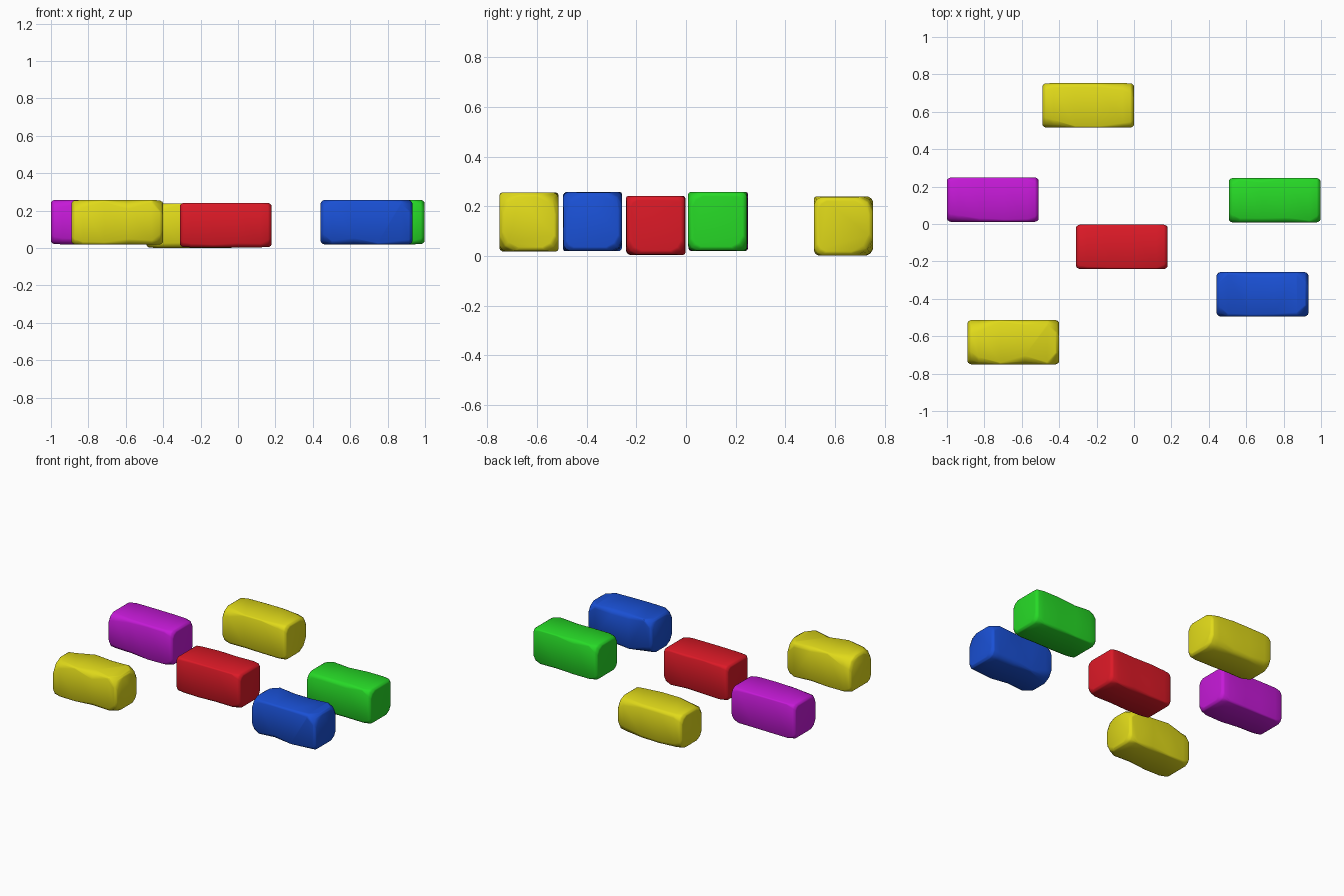
import bpy, bmesh, random

if "Cube" in bpy.data.objects:
    bpy.data.objects.remove(bpy.data.objects["Cube"])

L, H = 0.245, 0.119   # half length, half width/height of a block


def material(name, rgb):
    m = bpy.data.materials.new(name)
    m.diffuse_color = (*rgb, 1)
    m.use_nodes = True
    m.node_tree.nodes["Principled BSDF"].inputs["Base Color"].default_value = m.diffuse_color
    return m


YELLOW = material("yellow", (0.75, 0.70, 0.01))
MATS = {
    "magenta": material("magenta", (0.56, 0.01, 0.68)),
    "red": material("red", (0.72, 0.01, 0.02)),
    "blue": material("blue", (0.01, 0.08, 0.66)),
    "green": material("green", (0.02, 0.70, 0.02)),
}


def section(bm, x, inset, chamfers):
    """Rounded square ring with a separate chamfer for each corner."""
    h = H - inset
    ring = []
    for (sy, sz), c in zip(((1, 1), (-1, 1), (-1, -1), (1, -1)), chamfers):
        pts = [(h, h - c), (h - 0.35 * c, h - 0.35 * c), (h - c, h)]
        if sy * sz < 0:
            pts.reverse()
        ring += [bm.verts.new((x, sy * a, sz * b)) for a, b in pts]
    return ring


def block(name, centre, mat, chip, seed):
    rng = random.Random(seed)
    # chipped bar: blunt corners at the ends, uneven long edges between
    stations = [(-L, 0.012, 1.0), (-L + 0.014, 0.001, 0.8), (-L + 0.06, 0, 0.42),
                (-0.07, 0, 0.35), (0.06, 0, 0.4),
                (L - 0.06, 0, 0.42), (L - 0.014, 0.001, 0.8), (L, 0.012, 1.0)]
    ends = {s: [chip * rng.uniform(0.5, 1.3) for _ in range(4)] for s in (-1, 1)}
    bm = bmesh.new()
    rings = []
    for x, inset, k in stations:
        base = ends[1 if x > 0 else -1]
        vary = 0.7 if abs(x) < L - 0.03 else 0.0
        ch = [max(0.008, b * k * rng.uniform(1 - vary, 1 + vary)) for b in base]
        rings.append(section(bm, x, inset, ch))
    for a, b in zip(rings, rings[1:]):
        n = len(a)
        for i in range(n):
            j = (i + 1) % n
            bm.faces.new((a[i], a[j], b[j], b[i]))
    bm.faces.new(rings[0])
    bm.faces.new(rings[-1])
    bmesh.ops.recalc_face_normals(bm, faces=bm.faces)
    me = bpy.data.meshes.new(name)
    bm.to_mesh(me)
    bm.free()
    me.materials.append(mat)
    ob = bpy.data.objects.new(name, me)
    ob.location = centre
    bpy.context.collection.objects.link(ob)
    # softened edges
    bev = ob.modifiers.new("soft", "BEVEL")
    bev.width, bev.segments, bev.angle_limit = 0.006, 2, 0.6
    bpy.context.view_layer.objects.active = ob
    ob.select_set(True)
    bpy.ops.object.shade_smooth_by_angle(angle=1.0)
    ob.select_set(False)


# six scattered blocks
block("magenta_block", (-0.755, 0.13, 0.139), MATS["magenta"], 0.045, 1)
block("front_yellow_block", (-0.645, -0.632, 0.137), YELLOW, 0.07, 2)
block("back_yellow_block", (-0.245, 0.634, 0.120), YELLOW, 0.07, 3)
block("red_block", (-0.065, -0.122, 0.123), MATS["red"], 0.04, 4)
block("blue_block", (0.687, -0.376, 0.138), MATS["blue"], 0.06, 5)
block("green_block", (0.752, 0.127, 0.139), MATS["green"], 0.045, 6)
